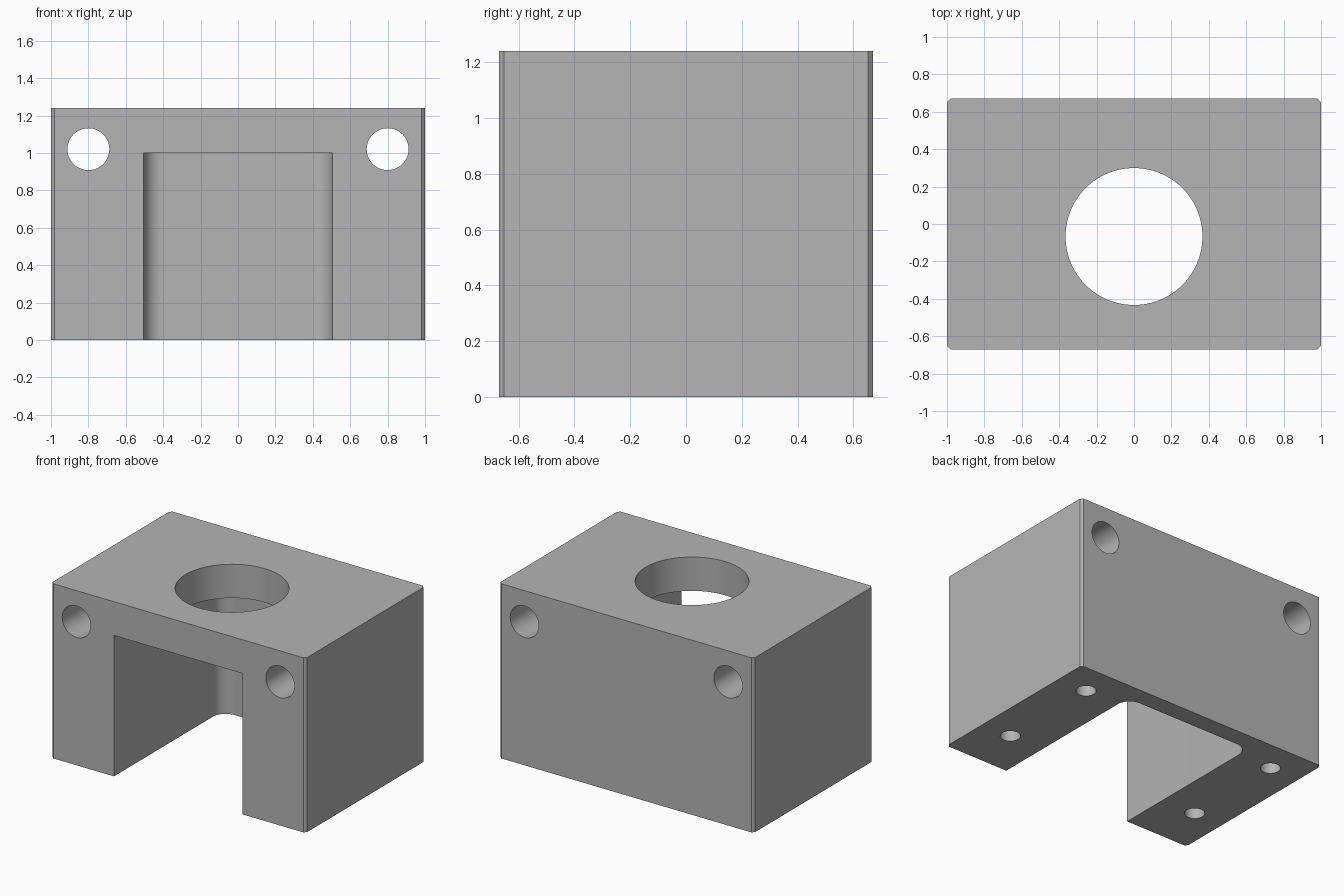
import bpy
import bmesh
import math

if "Cube" in bpy.data.objects:
    bpy.data.objects.remove(bpy.data.objects["Cube"], do_unlink=True)

WIDTH, DEPTH, HEIGHT = 2.0, 1.34, 1.24
FRONT = -DEPTH / 2

grey = bpy.data.materials.new("plain grey")
grey.use_nodes = True
grey.diffuse_color = (0.46, 0.46, 0.46, 1)
grey.node_tree.nodes["Principled BSDF"].inputs["Base Color"].default_value = grey.diffuse_color


def make_box(name, low, high, bevel, segments, back_only=False):
    """Box between two corners, with its upright edges bevelled."""
    bm = bmesh.new()
    bmesh.ops.create_cube(bm, size=1)
    for v in bm.verts:
        v.co = [a + (c + 0.5) * (b - a) for a, b, c in zip(low, high, v.co)]
    middle = (low[1] + high[1]) / 2
    upright = [e for e in bm.edges
               if abs(e.verts[0].co.z - e.verts[1].co.z) > 0.1
               and (not back_only or e.verts[0].co.y > middle)]
    bmesh.ops.bevel(bm, geom=upright, offset=bevel, segments=segments,
                    profile=0.5, affect='EDGES')
    mesh = bpy.data.meshes.new(name)
    bm.to_mesh(mesh)
    bm.free()
    mesh.materials.append(grey)
    obj = bpy.data.objects.new(name, mesh)
    bpy.context.collection.objects.link(obj)
    return obj


def make_drill(name, centre, radius, length, sides, along_y=False):
    bpy.ops.mesh.primitive_cylinder_add(
        vertices=sides, radius=radius, depth=length, location=centre,
        rotation=(math.pi / 2 if along_y else 0, 0, 0))
    obj = bpy.context.object
    obj.name = name
    obj.data.materials.append(grey)
    return obj


# Main block with small chamfers on its upright corners
block = make_box("mounting_block", (-WIDTH / 2, FRONT, 0),
                 (WIDTH / 2, -FRONT, HEIGHT), 0.018, 1)

# Pocket open to the front and below, rounded at its back corners
cutters = [make_box("pocket_cutter", (-0.505, FRONT - 0.2, -0.2),
                    (0.505, 0.54, 1.0), 0.1, 10, back_only=True)]

# Large round opening through the roof
cutters.append(make_drill("roof_opening_cutter", (0, -0.067, 1.1), 0.366, 0.6, 96))

for side in (-1, 1):
    # Bolt hole running front to back
    cutters.append(make_drill("bolt_hole_cutter", (side * 0.8, 0, 1.02),
                              0.112, 2, 48, along_y=True))
    # Blind screw holes under each leg
    for y in (-0.314, 0.44):
        cutters.append(make_drill("screw_hole_cutter", (side * 0.77, y, 0),
                                  0.065, 0.8, 32))

# Cut everything out of the block
bpy.ops.object.select_all(action='DESELECT')
block.select_set(True)
bpy.context.view_layer.objects.active = block
for cutter in cutters:
    cutter.hide_render = True
    cut = block.modifiers.new(cutter.name, 'BOOLEAN')
    cut.operation = 'DIFFERENCE'
    cut.solver = 'EXACT'
    cut.object = cutter
    bpy.ops.object.modifier_apply(modifier=cut.name)
    bpy.data.objects.remove(cutter, do_unlink=True)

bpy.ops.object.shade_smooth_by_angle(angle=math.radians(30))
